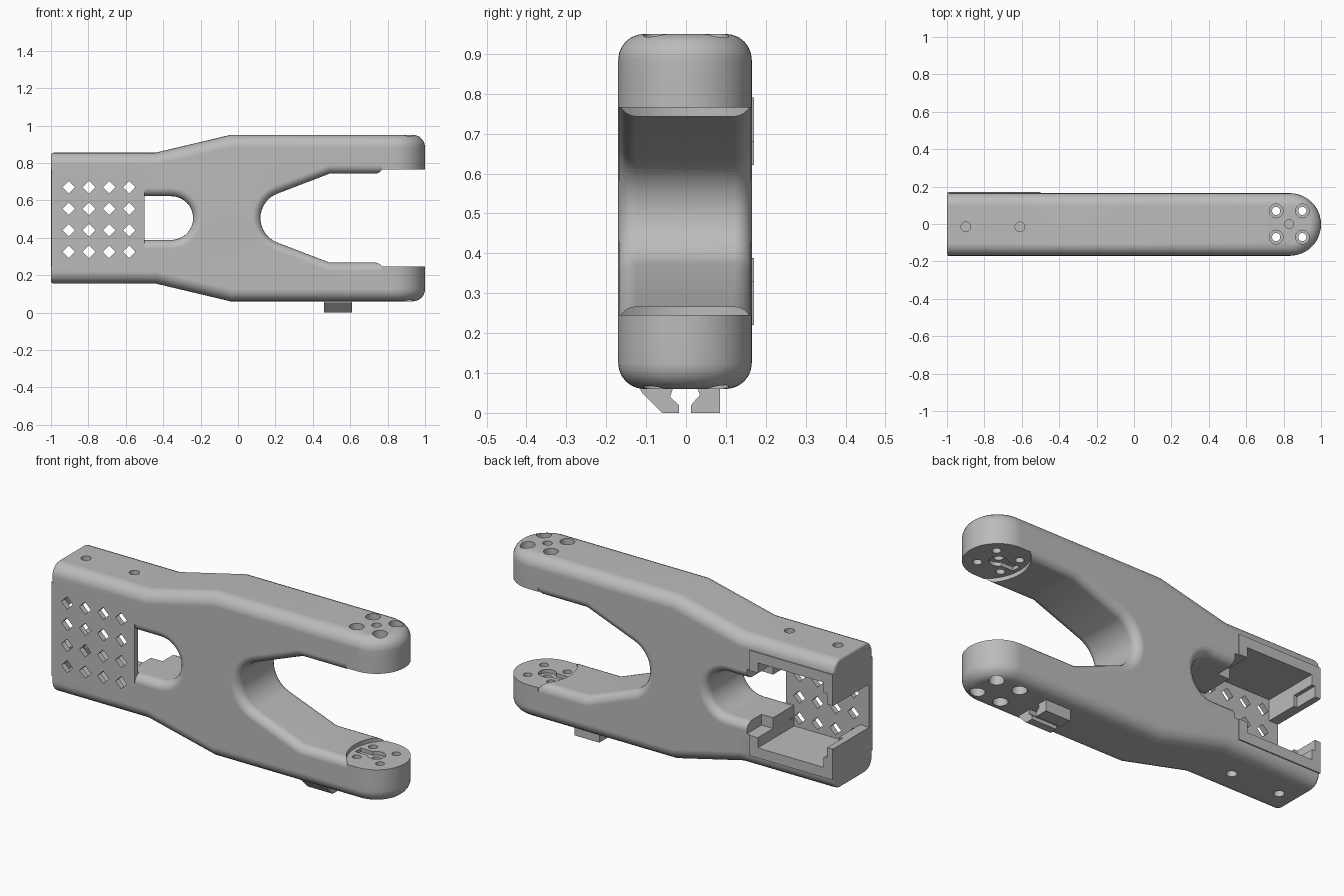
import bpy, bmesh
from math import sin, cos, radians

cube = bpy.data.objects.get("Cube")
if cube:
    bpy.data.objects.remove(cube, do_unlink=True)

grey = bpy.data.materials.new("matt grey")
grey.use_nodes = True
grey.diffuse_color = (0.5, 0.5, 0.5, 1)
grey.node_tree.nodes["Principled BSDF"].inputs["Base Color"].default_value = (0.5, 0.5, 0.5, 1)

MID = 0.505          # height of the symmetry plane
FRONT, BACK = -0.17, 0.165
TIP_X, TIP_R = 0.8325, 0.1675


def arc(cx, cy, r, a0, a1, n):
    steps = [radians(a0 + (a1 - a0) * i / n) for i in range(n + 1)]
    return [(cx + r * cos(a), cy + r * sin(a)) for a in steps]


def circle(cx, cy, r, n=20):
    return arc(cx, cy, r, 0, 360, n)[:-1]


def rect(x0, x1, y0, y1):
    return [(x0, y0), (x1, y0), (x1, y1), (x0, y1)]


def mirrored(half):
    """Complete a profile by reflecting it in the symmetry plane."""
    return half + [(x, 2 * MID - z) for x, z in reversed(half)]


def solid(name, *prisms):
    """Object made of prisms given as (outline, axis, low, high)."""
    bm = bmesh.new()
    for pts, axis, lo, hi in prisms:
        def place(p, h):
            return {"x": (h, *p), "y": (p[0], h, p[1]), "z": (*p, h)}[axis]
        a = [bm.verts.new(place(p, lo)) for p in pts]
        b = [bm.verts.new(place(p, hi)) for p in pts]
        bm.faces.new(a)
        bm.faces.new(b)
        for i in range(len(pts)):
            j = (i + 1) % len(pts)
            bm.faces.new((a[i], a[j], b[j], b[i]))
    bmesh.ops.recalc_face_normals(bm, faces=bm.faces)
    mesh = bpy.data.meshes.new(name)
    bm.to_mesh(mesh)
    bm.free()
    mesh.materials.append(grey)
    ob = bpy.data.objects.new(name, mesh)
    bpy.context.collection.objects.link(ob)
    return ob


def activate(ob):
    bpy.ops.object.select_all(action="DESELECT")
    ob.select_set(True)
    bpy.context.view_layer.objects.active = ob


def combine(ob, operation, *prisms):
    tool = solid("tool", *prisms)
    mod = ob.modifiers.new("combine", "BOOLEAN")
    mod.operation, mod.solver, mod.object = operation, "EXACT", tool
    activate(ob)
    bpy.ops.object.modifier_apply(modifier=mod.name)
    bpy.data.objects.remove(tool, do_unlink=True)


def round_edges(ob, radius, segments, rule):
    bm = bmesh.new()
    bm.from_mesh(ob.data)
    bmesh.ops.remove_doubles(bm, verts=bm.verts, dist=0.0005)
    edges = [e for e in bm.edges if len(e.link_faces) == 2
             and e.calc_face_angle() > 0.9
             and rule((e.verts[0].co + e.verts[1].co) / 2)]
    bmesh.ops.bevel(bm, geom=edges, offset=radius, segments=segments,
                    profile=0.5, affect="EDGES", clamp_overlap=False)
    bm.to_mesh(ob.data)
    bm.free()


# Forked arm: side profile, trimmed by a plan with round tips
fork = [(1.3, 0.743), (0.49, 0.743)] + arc(0.26, MID, 0.14, 112, 180, 8)[:-1]
fork = fork + [(0.12, MID)] + [(x, 2 * MID - z) for x, z in reversed(fork)]
outline = mirrored([(-1.2, 0.855), (-0.44, 0.855), (-0.04, 0.95), (1.2, 0.95)])
plan = [(-1.4, FRONT)] + arc(TIP_X, (FRONT + BACK) / 2, TIP_R, -90, 90, 24) + [(-1.4, BACK)]
window = [(-0.8, MID - 0.117)] + arc(-0.357, MID, 0.117, -90, 90, 16) + [(-0.8, MID + 0.117)]

arm = solid("forked_arm", (outline, "y", -0.4, 0.4))
combine(arm, "DIFFERENCE", (fork, "y", -0.5, 0.5))
combine(arm, "DIFFERENCE", (window, "y", -0.5, 0.5))
combine(arm, "INTERSECT", (plan, "z", -0.5, 1.5))


def is_outer(p):
    return abs(p.z - MID) > 0.3


round_edges(arm, 0.045, 5, lambda p: p.x > -1.15 and not is_outer(p))
round_edges(arm, 0.065, 6, lambda p: p.x > -1.15 and is_outer(p))

# Square end of the housing
combine(arm, "DIFFERENCE", (rect(-1.5, -1, -0.5, 0.5), "z", -0.5, 1.5))
round_edges(arm, 0.015, 3, lambda p: p.x < -0.999)

# Housing shell: front panel, end wall and raised back rim
combine(arm, "UNION", (rect(-0.998, -0.5, 0.25, 0.76), "y", FRONT, -0.13))
combine(arm, "UNION", (rect(-0.998, -0.5, 0.22, 0.79), "y", 0.1, 0.171))

# Stepped pocket, open to the back, with a slot in the end wall
combine(arm, "DIFFERENCE", (rect(-0.945, -0.55, 0.275, 0.735), "y", -0.14, 0.4))
combine(arm, "DIFFERENCE", (rect(-0.965, -0.48, 0.33, 0.68), "y", 0.04, 0.4))
combine(arm, "DIFFERENCE", (rect(-1.2, -0.48, 0.388, 0.622), "y", -0.14, 0.4))

# Grid of diamond vents
vents = []
for i in range(4):
    for j in range(4):
        vents.append((circle(-0.905 + 0.108 * i, 0.325 + 0.115 * j, 0.034, 4), "y", -0.3, -0.1))
combine(arm, "DIFFERENCE", *vents)

# Flat tip pads with a curved step
tip = arc(TIP_X, (FRONT + BACK) / 2, TIP_R, -90, 90, 24)
pad = tip + [(0.77, BACK), (0.77, FRONT)]
for low, high in ((0.245, 0.17), (0.765, 0.84)):
    combine(arm, "UNION", (pad, "z", min(low, high), max(low, high)))
combine(arm, "DIFFERENCE", (circle(0.92, 0, 0.222, 48), "z", 0.245, 0.765))

# Horn recesses in the pads
for z0, z1 in ((0.225, 0.3), (0.7, 0.785)):
    combine(arm, "DIFFERENCE", (circle(0.83, 0, 0.045), "z", z0, z1))
    combine(arm, "DIFFERENCE", (rect(0.72, 0.83, -0.025, 0.025), "z", z0, z1))

# Screw holes and counterbores in the tips
spots = [(x, y) for x in (0.76, 0.9) for y in (-0.07, 0.07)]
combine(arm, "DIFFERENCE", *[(circle(x, y, 0.022), "z", -0.2, 1.2) for x, y in spots])
combine(arm, "DIFFERENCE", *[(circle(x, y, 0.037), "z", z, z + 0.3)
                             for x, y in spots for z in (-0.17, 0.88)])
combine(arm, "DIFFERENCE", (circle(0.83, 0, 0.024), "z", 0.17, 1.2))

# Housing screw holes
combine(arm, "DIFFERENCE", *[(circle(x, -0.015, 0.026), "z", z, z + 0.3)
                             for x in (-0.9, -0.61) for z in (-0.085, 0.795)])

activate(arm)
bpy.ops.object.shade_smooth_by_angle(angle=radians(35))
arm.modifiers.new("even shading", "WEIGHTED_NORMAL").keep_sharp = True

# Cable clip prongs under the lower arm
solid("front_clip_prong", ([(-0.12, 0.07), (-0.11, 0.05), (-0.06, 0), (-0.018, 0), (-0.018, 0.02),
                            (-0.04, 0.04), (-0.03, 0.07)], "x", 0.46, 0.61))
solid("back_clip_prong", ([(0.085, 0.07), (0.085, 0), (0.013, 0), (0.013, 0.02),
                           (0.035, 0.045), (0.025, 0.07)], "x", 0.46, 0.61))
